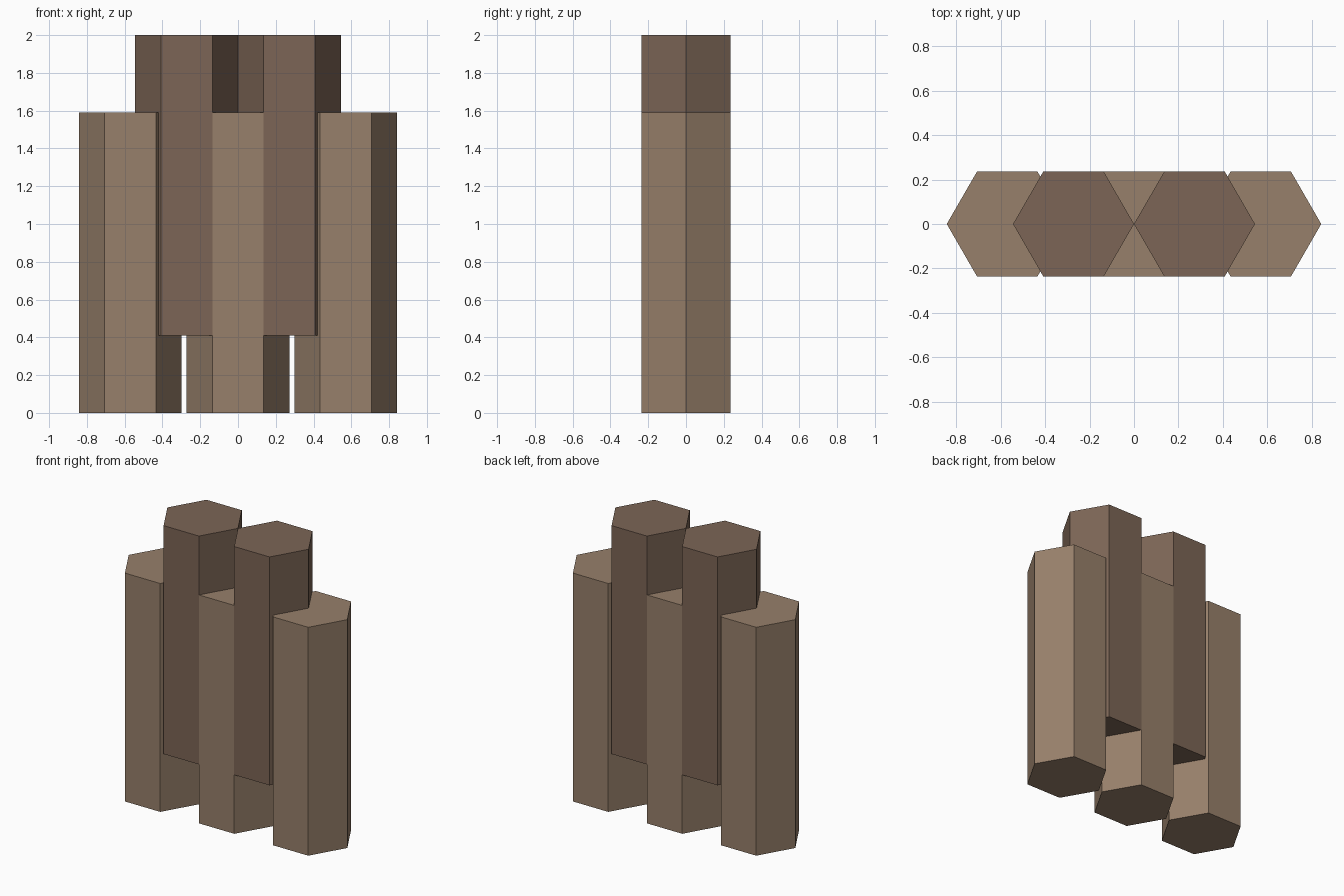
import bpy
import math

if "Cube" in bpy.data.objects:
    bpy.data.objects.remove(bpy.data.objects["Cube"])

RADIUS = 0.272   # hexagon corner radius
LENGTH = 1.59    # every column has the same length


def material(name, color):
    mat = bpy.data.materials.new(name)
    mat.diffuse_color = color
    mat.use_nodes = True
    mat.node_tree.nodes["Principled BSDF"].inputs["Base Color"].default_value = mat.diffuse_color
    return mat


light = material("light_brown", (0.31, 0.215, 0.145, 1))
dark = material("dark_brown", (0.20, 0.13, 0.092, 1))


def column(name, x, bottom, mat):
    # hexagonal prism with corners pointing along x
    bpy.ops.mesh.primitive_cylinder_add(
        vertices=6, radius=RADIUS, depth=LENGTH,
        location=(x, 0, bottom + LENGTH / 2),
        rotation=(0, 0, math.radians(30)))
    obj = bpy.context.object
    obj.name = name
    obj.data.materials.append(mat)


# low columns standing on the ground
for name, x in (("left", -0.57), ("middle", 0.0), ("right", 0.57)):
    column(name + "_low_column", x, 0.0, light)

# raised columns overlapping between them
for name, x in (("left", -0.272), ("right", 0.272)):
    column(name + "_raised_column", x, 0.41, dark)
